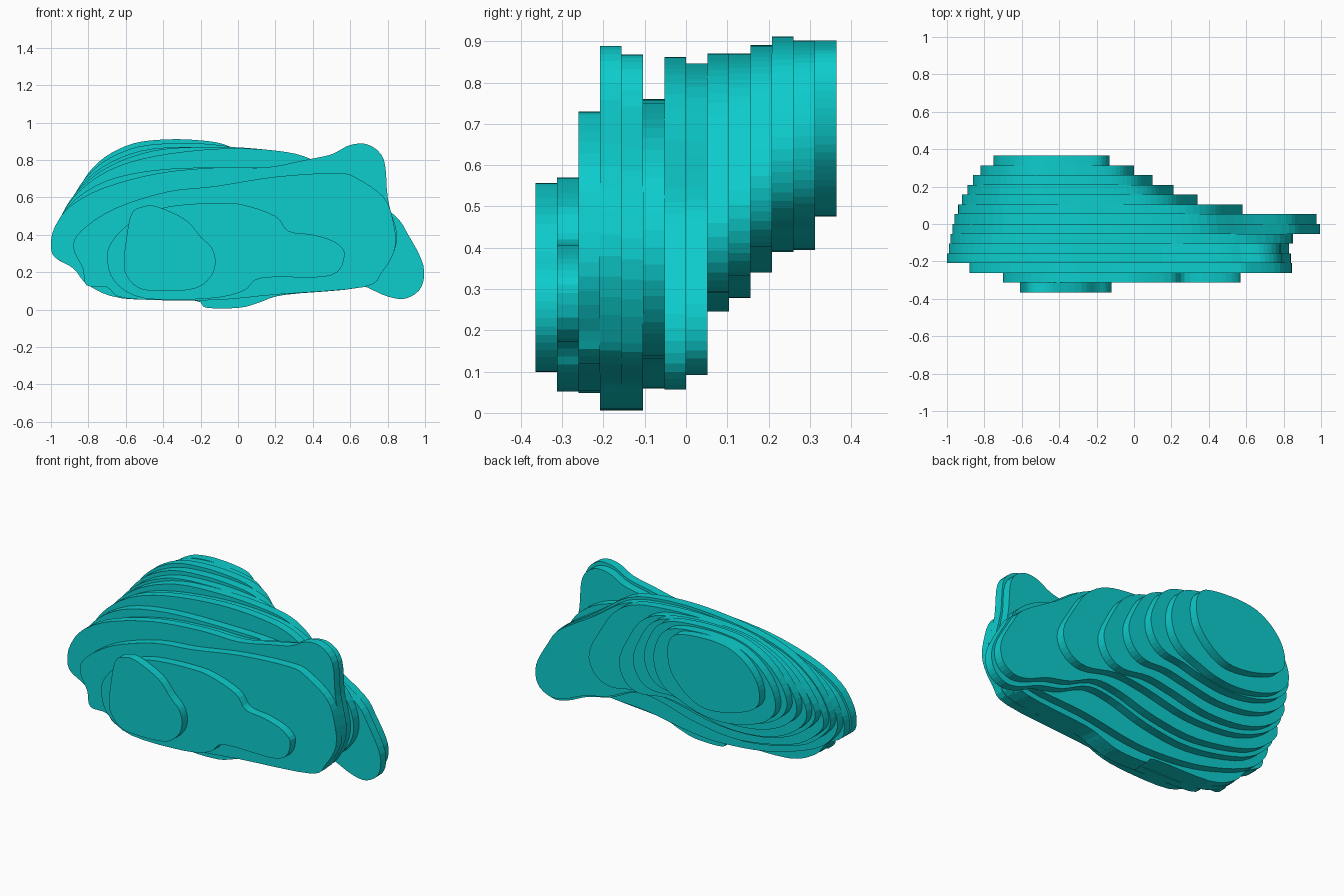
import bpy
import bmesh
from mathutils import Vector

cube = bpy.data.objects.get("Cube")
if cube:
    bpy.data.objects.remove(cube, do_unlink=True)

LAYERS = 14
DEPTH = 0.73
THICK = DEPTH / LAYERS

teal = bpy.data.materials.new("turquoise")
teal.use_nodes = True
colour = (0.004, 0.61, 0.61, 1)
teal.diffuse_color = colour
teal.node_tree.nodes["Principled BSDF"].inputs["Base Color"].default_value = colour


def outline(*pairs):
    """Control points given in hundredths of a unit, as (x, z) vectors."""
    return [Vector(pair) / 100 for pair in pairs]


def smooth(points, steps=4):
    """Closed Catmull-Rom curve through the control points."""
    result = []
    count = len(points)
    for i in range(count):
        before, start, end, after = (points[(i + k) % count] for k in (-1, 0, 1, 2))
        for s in range(steps):
            t = s / steps
            result.append(0.5 * (2 * start + (end - before) * t
                                 + (2 * before - 5 * start + 4 * end - after) * t ** 2
                                 + (3 * start - before - 3 * end + after) * t ** 3))
    return result


def blend(first, second, factor):
    return [a.lerp(b, factor) for a, b in zip(first, second)]


def fit(points, left, right, bottom, top):
    """Stretch an outline to the given limits."""
    xs = [p.x for p in points]
    zs = [p.y for p in points]
    wide = (right - left) / (max(xs) - min(xs))
    tall = (top - bottom) / (max(zs) - min(zs))
    return [Vector((left + (p.x - min(xs)) * wide, bottom + (p.y - min(zs)) * tall))
            for p in points]


def add_layer(name, index, points):
    """Extrude one outline into a slab at its place in the stack."""
    front = index * THICK - DEPTH / 2
    bm = bmesh.new()
    face = bm.faces.new([bm.verts.new((p.x, front, p.y)) for p in smooth(points)])
    extruded = bmesh.ops.extrude_face_region(bm, geom=[face], use_keep_orig=True)
    moved = [g for g in extruded["geom"] if isinstance(g, bmesh.types.BMVert)]
    bmesh.ops.translate(bm, verts=moved, vec=(0, THICK, 0))
    bmesh.ops.recalc_face_normals(bm, faces=bm.faces)
    mesh = bpy.data.meshes.new(name)
    bm.to_mesh(mesh)
    bm.free()
    mesh.materials.append(teal)
    bpy.context.collection.objects.link(bpy.data.objects.new(name, mesh))


# Outlines run from the left tip over the top and back along the bottom
front_cap = outline((-61, 26), (-60, 36), (-57, 51), (-51, 55), (-43, 55), (-28, 48),
                    (-20, 39), (-14, 33), (-12, 25), (-15, 17), (-24, 11), (-44, 10),
                    (-54, 12), (-60, 19))
front_step = outline((-70, 28), (-67, 37), (-58, 46), (-45, 53), (-30, 56), (-10, 57),
                     (3, 56), (20, 50), (27, 42), (40, 40), (52, 36), (57, 29),
                     (49, 18), (13, 17), (3, 10), (-15, 6), (-50, 6), (-66, 15))
broad_step = outline((-88, 33), (-84, 42), (-66, 54), (-38, 63), (-12, 66), (20, 71),
                     (53, 73), (64, 70), (78, 60), (83, 47), (84, 33), (77, 20),
                     (67, 12), (20, 8), (-15, 5), (-60, 6), (-70, 12), (-81, 13),
                     (-83, 22))
peak = outline((-100, 35), (-98, 44), (-90, 55), (-72, 65), (-42, 73), (-10, 76),
               (15, 76), (36, 80), (50, 83), (60, 88), (70, 88), (78, 80), (80, 60),
               (84, 38), (77, 20), (66, 12), (25, 8), (12, 4), (1, 1), (-17, 1),
               (-24, 5), (-62, 6), (-80, 13), (-88, 22), (-98, 28))
saddle = outline((-98, 40), (-90, 56), (-70, 69), (-40, 75), (0, 76), (30, 75),
                 (60, 69), (78, 57), (85, 40), (80, 25), (65, 15), (30, 12), (0, 7),
                 (-20, 6), (-50, 9), (-80, 18), (-94, 28))
lobe = outline((-97, 43), (-88, 60), (-70, 74), (-45, 82), (-10, 86), (20, 85),
               (40, 80), (60, 66), (83, 51), (91, 40), (99, 24), (98, 12), (90, 6),
               (80, 7), (66, 13), (50, 17), (32, 25), (15, 24), (-10, 17), (-40, 14),
               (-75, 21), (-92, 32))
rear_wide = outline((-94, 47), (-87, 62), (-70, 76), (-45, 85), (-15, 87), (10, 86),
                    (28, 83), (41, 75), (50, 62), (58, 46), (54, 34), (42, 29),
                    (20, 33), (0, 31), (-30, 25), (-60, 26), (-82, 34))
rear_cap = outline((-75, 63), (-73, 73), (-66, 82), (-56, 88), (-45, 90), (-35, 90),
                   (-25, 89), (-18, 87), (-14, 82), (-13, 74), (-15, 65), (-20, 58),
                   (-27, 52), (-36, 48), (-47, 48), (-60, 51), (-71, 56))

# Front half of the stack
add_layer("front_cap", 0, front_cap)
add_layer("front_step", 1, front_step)
add_layer("broad_step", 2, broad_step)
add_layer("peak_front", 3, peak)
add_layer("peak_back", 4, fit(peak, -0.99, 0.83, 0.01, 0.86))
add_layer("saddle", 5, saddle)

# Lobed middle
add_layer("lobe_front", 6, lobe)
add_layer("lobe_back", 7, fit(lobe, -0.96, 0.97, 0.095, 0.845))

# Rear half, narrowing towards the cap
add_layer("rear_wide", 8, rear_wide)
limits = [(-0.92, 0.34, 0.28, 0.87), (-0.89, 0.21, 0.34, 0.89),
          (-0.86, 0.1, 0.39, 0.91), (-0.82, 0, 0.395, 0.9)]
for step, limit in enumerate(limits, start=1):
    shape = blend(rear_wide, rear_cap, step / (len(limits) + 1))
    add_layer(f"rear_step_{step}", 8 + step, fit(shape, *limit))
add_layer("rear_cap", LAYERS - 1, rear_cap)
